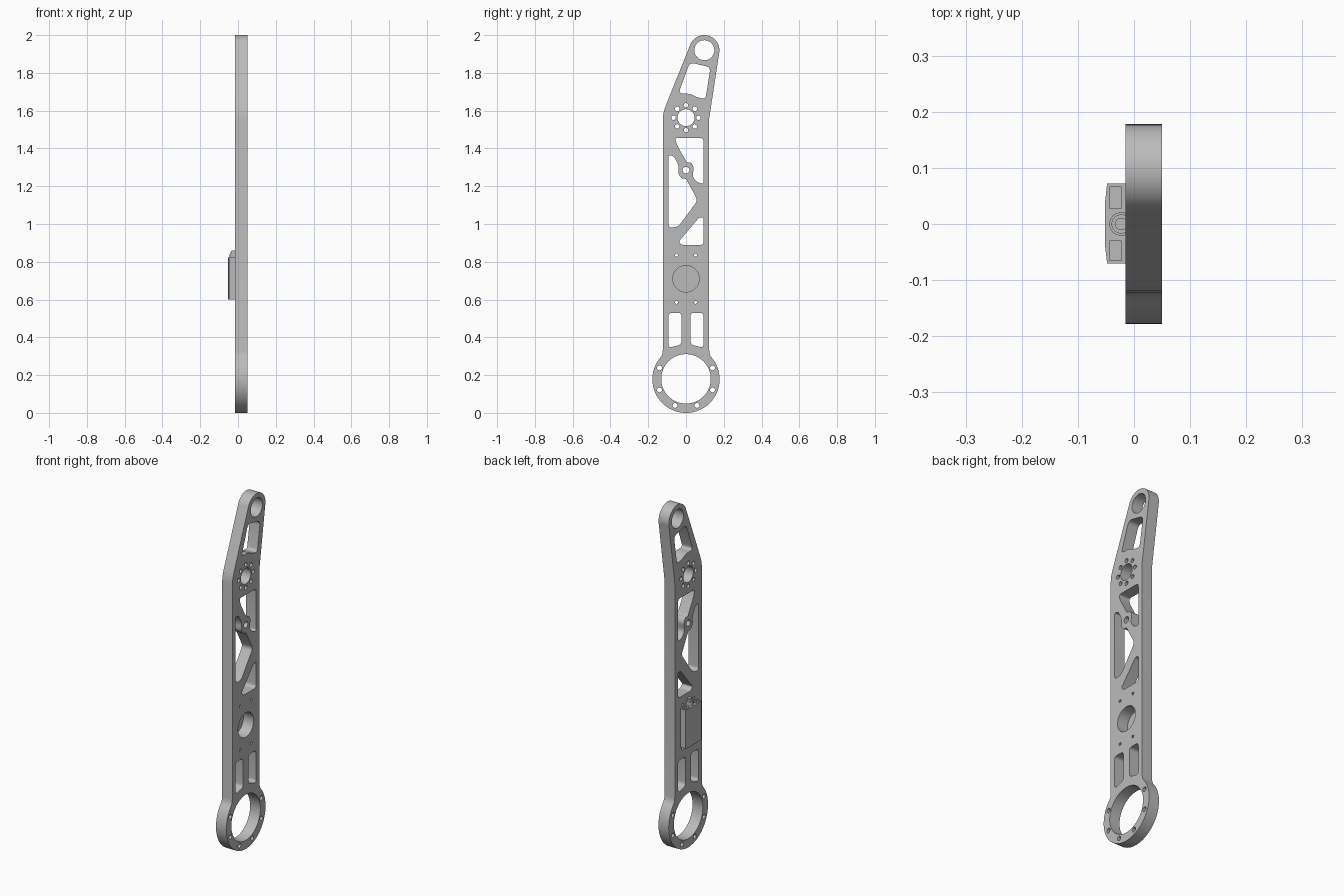
import bpy
from math import sin, cos, radians, pi
from mathutils import Vector, Matrix

cube = bpy.data.objects.get("Cube")
if cube:
    bpy.data.objects.remove(cube)

grey = bpy.data.materials.new("machined grey")
grey.use_nodes = True
grey.diffuse_color = (0.5, 0.5, 0.5, 1)
grey.node_tree.nodes["Principled BSDF"].inputs["Base Color"].default_value = (0.5, 0.5, 0.5, 1)

# maps a sketch drawn in (y, z) onto the x axis as thickness
SIDE = Matrix(((0, 0, 1, 0), (1, 0, 0, 0), (0, 1, 0, 0), (0, 0, 0, 1)))


def arc(cx, cy, r, start=0, end=360, n=40):
    steps = n if end - start == 360 else n + 1
    angles = [radians(start + (end - start) * i / n) for i in range(steps)]
    return [(cx + r * cos(a), cy + r * sin(a)) for a in angles]


def rounded(points, r=0.02, n=5):
    """Polygon with softened corners."""
    pts = [Vector(p) for p in points]
    out = []
    for i, p in enumerate(pts):
        a, b = pts[i - 1] - p, pts[(i + 1) % len(pts)] - p
        cut = min(r, a.length * 0.45, b.length * 0.45)
        s, e = p + a.normalized() * cut, p + b.normalized() * cut
        for k in range(n + 1):
            t = k / n
            out.append(s * (1 - t) ** 2 + p * 2 * t * (1 - t) + e * t * t)
    return out


def rect(x0, x1, y0, y1):
    return [(x0, y0), (x1, y0), (x1, y1), (x0, y1)]


def extrude(name, loops, low, high, matrix=Matrix()):
    """Flat sketch with holes, extruded between two depths."""
    curve = bpy.data.curves.new(name, "CURVE")
    curve.dimensions = "2D"
    curve.fill_mode = "BOTH"
    curve.extrude = (high - low) / 2
    for loop in loops:
        spline = curve.splines.new("POLY")
        spline.points.add(len(loop) - 1)
        for point, co in zip(spline.points, loop):
            point.co = (co[0], co[1], 0, 1)
        spline.use_cyclic_u = True
    obj = bpy.data.objects.new(name, curve)
    bpy.context.collection.objects.link(obj)
    bpy.ops.object.select_all(action="DESELECT")
    obj.select_set(True)
    bpy.context.view_layer.objects.active = obj
    bpy.ops.object.convert(target="MESH")
    obj = bpy.context.view_layer.objects.active
    obj.data.transform(matrix @ Matrix.Translation((0, 0, (low + high) / 2)))
    bpy.ops.object.mode_set(mode="EDIT")
    bpy.ops.mesh.select_all(action="SELECT")
    bpy.ops.mesh.remove_doubles(threshold=0.00005)
    bpy.ops.mesh.normals_make_consistent(inside=False)
    bpy.ops.object.mode_set(mode="OBJECT")
    obj.data.materials.clear()
    obj.data.materials.append(grey)
    bpy.ops.object.shade_smooth_by_angle(angle=radians(30))
    return obj


# Arm outline: bottom ring, straight shank, leaning tip
outline = arc(0, 0.178, 0.178, 138, 402, 56)
outline += [(0.126, 0.31), (0.123, 0.33), (0.123, 1.56)]
outline += arc(0.097, 1.92, 0.08, -9, 159, 32)
outline += [(-0.1, 1.645), (-0.11, 1.62), (-0.119, 1.59), (-0.123, 1.56)]
outline += [(-0.123, 0.33), (-0.126, 0.31)]

# Large round holes
holes = [arc(0, 0.18, 0.131, n=64), arc(0, 0.71, 0.07),
         arc(0, 1.563, 0.045), arc(0, 1.285, 0.018, n=20),
         arc(0.097, 1.92, 0.053)]

# Bolt circles and small fixing holes
for i in range(8):
    a = i * pi / 4
    holes.append(arc(0.066 * cos(a), 1.563 + 0.066 * sin(a), 0.012, n=16))
for a in (22.5, -22.5, -67.5, -112.5, -157.5, 157.5):
    a = radians(a)
    holes.append(arc(0.152 * cos(a), 0.18 + 0.152 * sin(a), 0.013, n=16))
for y in (-0.05, 0.05):
    for z in (0.585, 0.835):
        holes.append(arc(y, z, 0.008, n=12))

# Lightening windows
for s in (-1, 1):
    holes.append(rounded([(s * 0.024, 0.53), (s * 0.093, 0.53),
                          (s * 0.093, 0.345), (s * 0.024, 0.362)]))
holes.append(rounded([(0.02, 1.855), (0.13, 1.83), (0.103, 1.662),
                      (0.06, 1.67), (0.02, 1.69), (-0.04, 1.69)], 0.025))
holes.append(rounded([(-0.06, 1.456), (0.093, 1.456), (0.093, 1.212), (0.06, 1.22),
                      (0.034, 1.25), (0.042, 1.3), (0.028, 1.325), (0.005, 1.325),
                      (-0.046, 1.415)]))
holes.append(rounded([(-0.092, 1.365), (-0.066, 1.36), (-0.038, 1.31), (-0.041, 1.265),
                      (-0.022, 1.24), (0, 1.24), (0.062, 1.125), (-0.042, 0.985),
                      (-0.092, 0.98)]))
holes.append(rounded([(0.093, 1.035), (0.07, 1.035), (-0.04, 0.905),
                      (-0.02, 0.888), (0.093, 0.888)]))

extrude("arm_plate", [outline] + holes, -0.015, 0.05, SIDE)

# Housing on the back of the plate, with two open pockets in its top
shell = [(-0.015, -0.07), (-0.048, -0.07), (-0.052, -0.035),
         (-0.052, 0.035), (-0.048, 0.072), (-0.015, 0.072)]
pockets = [rect(-0.044, -0.022, 0.028, 0.066), rect(-0.044, -0.022, -0.065, -0.03)]
extrude("housing_body", [shell], 0.6, 0.8)
extrude("housing_rim", [shell] + pockets, 0.8, 0.822)

# Round outlet boss on top of the housing, trimmed flat at the plate
for name, r, low, high in (("outlet_collar", 0.021, 0.82, 0.842),
                           ("outlet_boss", 0.017, 0.842, 0.852),
                           ("outlet_tip", 0.011, 0.852, 0.86)):
    ring = [(min(x, -0.015), y) for x, y in arc(-0.023, 0, r, n=32) if x < -0.013]
    extrude(name, [ring], low, high)
